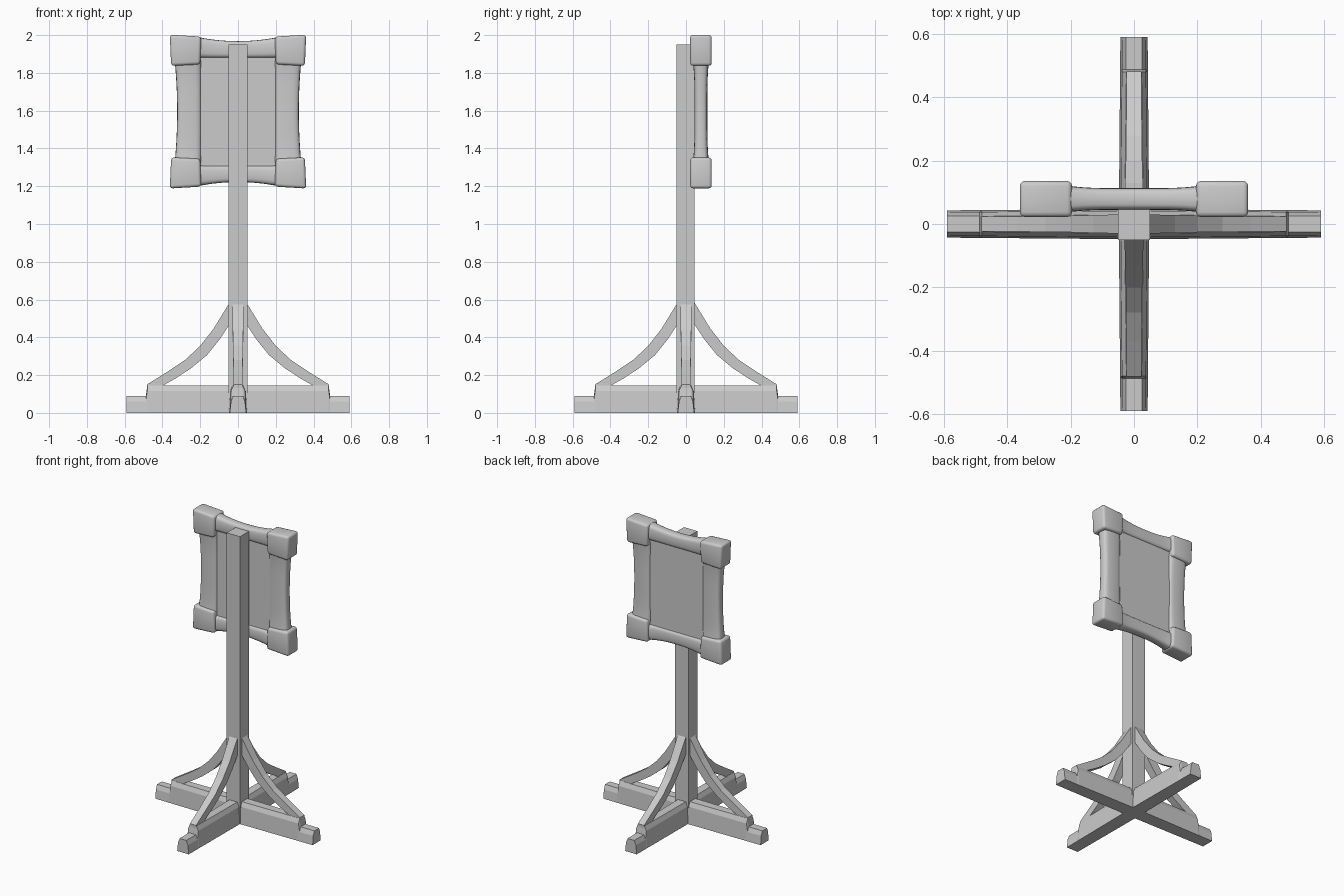
import bpy, bmesh, math
from mathutils import Matrix, Vector

if "Cube" in bpy.data.objects:
    bpy.data.objects.remove(bpy.data.objects["Cube"])


def loft(name, rings, smooth=False, bevel=0, rot=0):
    """Join equal-sized vertex rings into a closed solid."""
    bm = bmesh.new()
    loops = [[bm.verts.new(p) for p in ring] for ring in rings]
    n = len(loops[0])
    for a, b in zip(loops, loops[1:]):
        for i in range(n):
            j = (i + 1) % n
            bm.faces.new((a[i], a[j], b[j], b[i]))
    bm.faces.new(loops[0])
    bm.faces.new(loops[-1])
    bmesh.ops.recalc_face_normals(bm, faces=bm.faces)
    if bevel:
        bmesh.ops.bevel(bm, geom=bm.edges[:], offset=bevel, segments=3,
                        profile=0.5, affect='EDGES')
    bm.transform(Matrix.Rotation(rot, 4, 'Z'))
    me = bpy.data.meshes.new(name)
    bm.to_mesh(me)
    bm.free()
    ob = bpy.data.objects.new(name, me)
    bpy.context.collection.objects.link(ob)
    if smooth:
        bpy.ops.object.select_all(action='DESELECT')
        ob.select_set(True)
        bpy.context.view_layer.objects.active = ob
        bpy.ops.object.shade_smooth_by_angle(angle=math.radians(50))
    return ob


def rect(x0, x1, y0, y1, z):
    return [(x0, y0, z), (x1, y0, z), (x1, y1, z), (x0, y1, z)]


# Upright post
loft("post", [rect(-.05, .05, -.05, .045, 0), rect(-.05, .05, -.05, .045, 1.95)])


# Four stepped feet with curved braces
def foot_ring(r, w, top, h):
    half = [(w, 0), (w - .006, h - .03), (top, h)]
    return [(r, y, z) for y, z in half] + [(r, -y, z) for y, z in reversed(half)]


FOOT = [(0, .048, .03, .145), (.48, .044, .024, .145),
        (.488, .044, .026, .09), (.59, .043, .025, .09)]
# Upper and lower brace edge: r, z, r, z, half width
BRACE = [(.03, .605, .03, .49, .031), (.05, .575, .05, .46, .03), (.13, .445, .10, .385, .028),
         (.20, .355, .165, .305, .026), (.28, .28, .25, .235, .025),
         (.37, .22, .33, .183, .024), (.482, .15, .40, .143, .023),
         (.482, .12, .40, .12, .023)]
for k in range(4):
    a = k * math.pi / 2
    loft("foot_%d" % k, [foot_ring(*s) for s in FOOT], rot=a)
    loft("brace_%d" % k, [[(r, -w, z), (r, w, z), (q, w, v), (q, -w, v)]
                          for r, z, q, v, w in BRACE], rot=a)

# Padded board: centre depth, corner and bar dimensions
YC, ZC = .079, 1.595


def board_bar(name, vertical, sign, length, inner, mid, end):
    """Rounded bar whose outer edge bows inward and ends flare."""
    rings = []
    for i in range(17):
        t = -1 + i / 8
        outer = mid + (end - mid) * t * t
        depth = .034 + .009 * t ** 4
        c, h = (inner + outer) / 2, (outer - inner) / 2
        ring = []
        for j in range(20):
            ang = math.tau * j / 20
            ca, sa = math.cos(ang), math.sin(ang)
            u = sign * (c + h * math.copysign(abs(ca) ** .55, ca))
            d = YC + depth * math.copysign(abs(sa) ** .55, sa)
            ring.append((u, d, ZC + t * length) if vertical
                        else (t * length, d, ZC + u))
        rings.append(ring)
    loft(name, rings, smooth=True)


for s, side in ((-1, "left"), (1, "right")):
    board_bar("board_bar_" + side, True, s, .27, .195, .322, .335)
for s, side in ((-1, "bottom"), (1, "top")):
    board_bar("board_bar_" + side, False, s, .215, .285, .373, .395)

# Slightly flared corner blocks
for sx in (-1, 1):
    for sz in (-1, 1):
        rings = []
        for y in (.022, .136):
            pts = [(.20, .25), (.354, .242), (.361, .407), (.195, .397)]
            rings.append([(sx * x, y, ZC + sz * z) for x, z in pts])
        loft("board_corner", rings, smooth=True, bevel=.016)

# Thin centre panel
loft("board_panel", [rect(-.22, .22, YC - .021, YC + .021, ZC - .31),
                     rect(-.22, .22, YC - .021, YC + .021, ZC + .31)])
